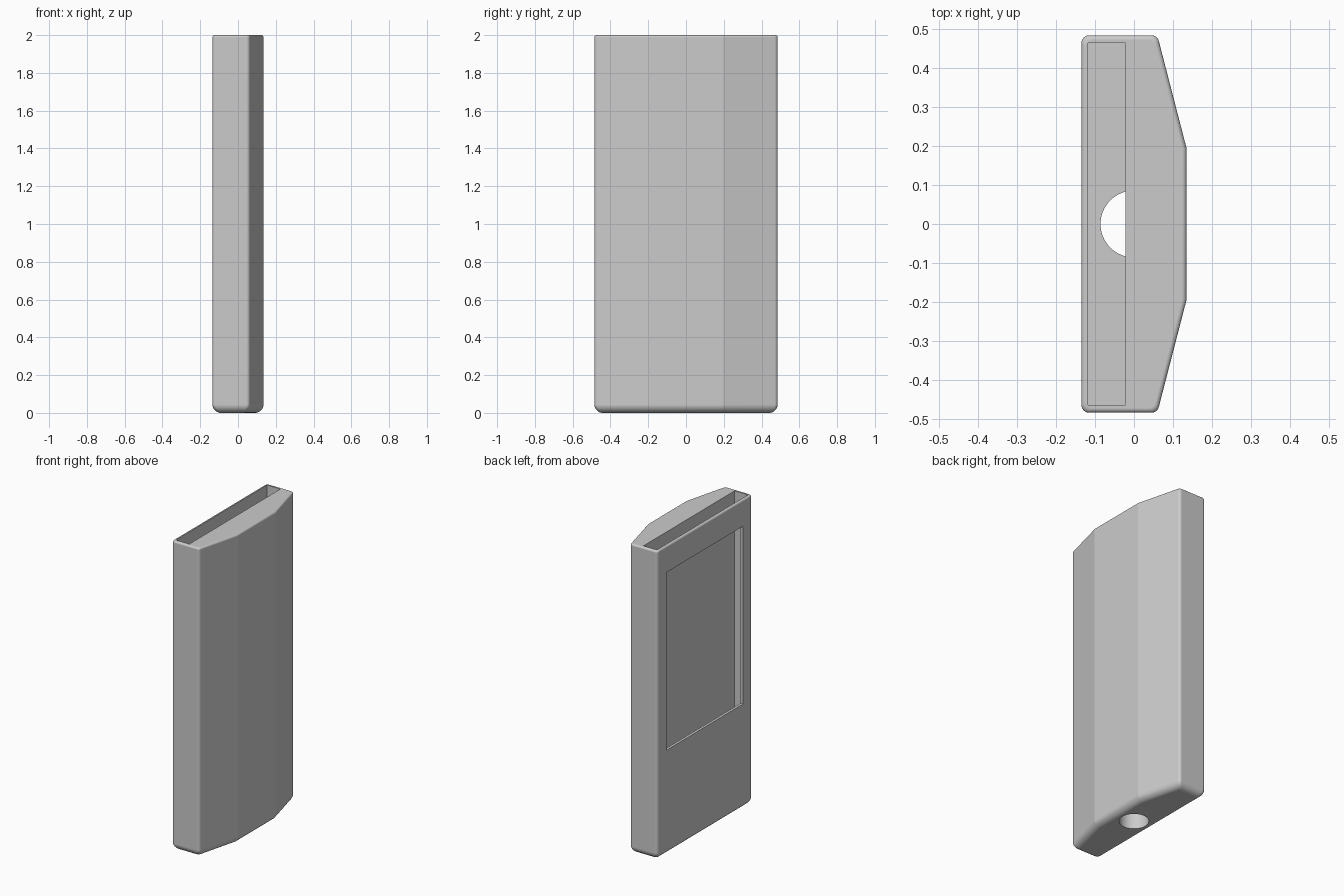
import bpy, bmesh, math
from mathutils import Vector

cube = bpy.data.objects.get("Cube")
if cube:
    bpy.data.objects.remove(cube, do_unlink=True)

HEIGHT = 2.0
CORNER, TOP_R, BOTTOM_R = 0.02, 0.012, 0.045
STEPS = 10

# One flat grey for the whole case
grey = bpy.data.materials.new("matte grey")
grey.use_nodes = True
colour = (0.6, 0.6, 0.6, 1)
grey.diffuse_color = colour
grey.node_tree.nodes["Principled BSDF"].inputs["Base Color"].default_value = colour

# Plan outline, counter-clockwise: (x, y, corner radius)
PLAN = [(-0.135, -0.485, CORNER), (0.06, -0.485, CORNER), (0.135, -0.195, 0),
        (0.135, 0.195, 0), (0.06, 0.485, CORNER), (-0.135, 0.485, CORNER)]


def outline(inset):
    """Plan outline moved inward, with its corners rounded."""
    pts = [Vector(p[:2]) for p in PLAN]
    result = []
    for i, p in enumerate(pts):
        a = (p - pts[i - 1]).normalized()
        b = (pts[(i + 1) % len(pts)] - p).normalized()
        n1, n2 = Vector((-a.y, a.x)), Vector((-b.y, b.x))
        r = PLAN[i][2]
        centre = p + (n1 + n2) * ((inset + r) / (1 + n1.dot(n2)))
        if r == 0:
            result.append(centre)
        else:
            result += [centre - r * n1.slerp(n2, k / STEPS) for k in range(STEPS + 1)]
    return result


def make_object(name, bm):
    bmesh.ops.recalc_face_normals(bm, faces=bm.faces)
    mesh = bpy.data.meshes.new(name)
    bm.to_mesh(mesh)
    bm.free()
    mesh.materials.append(grey)
    obj = bpy.data.objects.new(name, mesh)
    bpy.context.collection.objects.link(obj)
    return obj


def box(name, low, high):
    bm = bmesh.new()
    bmesh.ops.create_cube(bm, size=1)
    for v in bm.verts:
        v.co = [lo + (c + 0.5) * (hi - lo) for c, lo, hi in zip(v.co, low, high)]
    return make_object(name, bm)


# Case body: outline rings stacked along a rounded bottom and top edge
levels = []
for k in range(STEPS + 1):
    t = k / STEPS * math.pi / 2
    levels.append((BOTTOM_R * (1 - math.sin(t)), BOTTOM_R * (1 - math.cos(t))))
for k in range(STEPS + 1):
    t = k / STEPS * math.pi / 2
    levels.append((TOP_R * (1 - math.cos(t)), HEIGHT - TOP_R * (1 - math.sin(t))))

bm = bmesh.new()
rings = [[bm.verts.new((p.x, p.y, z)) for p in outline(d)] for d, z in levels]
for low, high in zip(rings, rings[1:]):
    for i in range(len(low)):
        j = (i + 1) % len(low)
        bm.faces.new((low[i], low[j], high[j], high[i]))
bm.faces.new(rings[0][::-1])
bm.faces.new(rings[-1])
case = make_object("case_body", bm)

# Cutters: device slot, screen window and cable hole
slot = box("slot_cutter", (-0.118, -0.465, 0.1), (-0.022, 0.465, 2.1))
window = box("window_cutter", (-0.2, -0.39, 0.68), (-0.1, 0.39, 1.83))
bm = bmesh.new()
bmesh.ops.create_cone(bm, cap_ends=True, segments=64, radius1=0.086, radius2=0.086, depth=0.24)
hole = make_object("cable_hole_cutter", bm)

bpy.ops.object.select_all(action='DESELECT')
bpy.context.view_layer.objects.active = case
case.select_set(True)
for cutter in (slot, window, hole):
    cutter.hide_render = True
    mod = case.modifiers.new("cut", 'BOOLEAN')
    mod.operation = 'DIFFERENCE'
    mod.solver = 'EXACT'
    mod.object = cutter
    bpy.ops.object.modifier_apply(modifier=mod.name)
    bpy.data.objects.remove(cutter, do_unlink=True)

# Smooth the rounded edges, keep the panel creases crisp
bpy.ops.object.shade_smooth_by_angle(angle=math.radians(12))
normals = case.modifiers.new("flat_panels", 'WEIGHTED_NORMAL')
normals.keep_sharp = True
